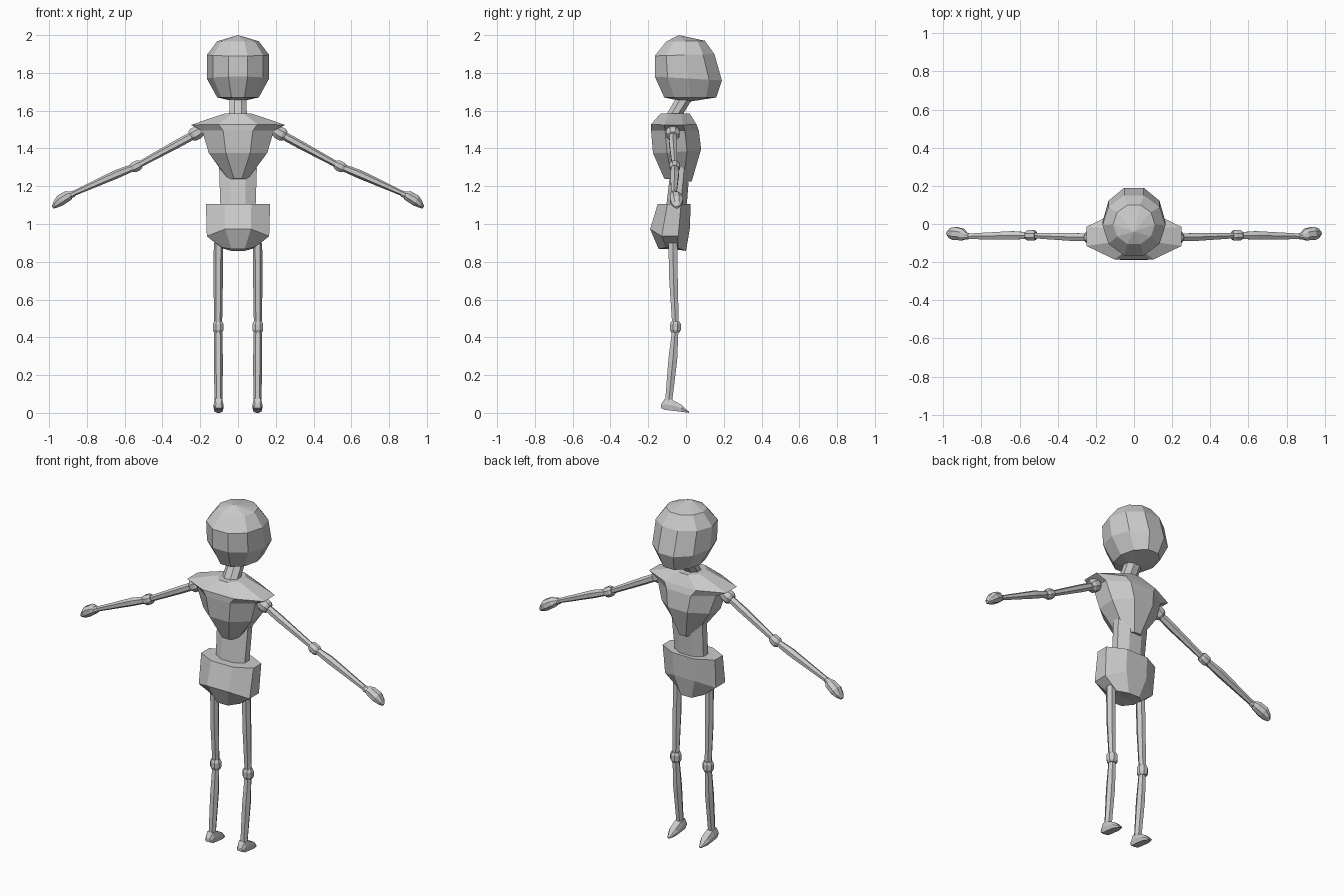
import bpy, bmesh, math
from mathutils import Vector

if "Cube" in bpy.data.objects:
    bpy.data.objects.remove(bpy.data.objects["Cube"])

grey = bpy.data.materials.new("plain_grey")
grey.diffuse_color = (0.6, 0.6, 0.6, 1)
grey.use_nodes = True
grey.node_tree.nodes["Principled BSDF"].inputs["Base Color"].default_value = grey.diffuse_color


def loft(name, rings, mirror=False):
    """Skin a list of equally sized rings and close both ends."""
    bm = bmesh.new()
    loops = [[bm.verts.new(p) for p in ring] for ring in rings]
    n = len(loops[0])
    for a, b in zip(loops, loops[1:]):
        for i in range(n):
            j = (i + 1) % n
            bm.faces.new((a[i], a[j], b[j], b[i]))
    for end in (loops[0], loops[-1]):
        centre = bm.verts.new(sum((v.co for v in end), Vector()) / n)
        for i in range(n):
            bm.faces.new((end[i], end[(i + 1) % n], centre))
    bmesh.ops.recalc_face_normals(bm, faces=bm.faces)
    me = bpy.data.meshes.new(name)
    bm.to_mesh(me)
    bm.free()
    me.materials.append(grey)
    ob = bpy.data.objects.new(name, me)
    bpy.context.collection.objects.link(ob)
    if mirror:
        ob.modifiers.new("mirror", 'MIRROR')
    return ob


def body_ring(n, z, w, front, back, side=0.0, tilt=0.0):
    """Horizontal n-gon with a flat front; its sides and back may sit at other heights."""
    pts = []
    k = 1 / math.cos(math.pi / n)
    kx = k if n % 4 == 0 else 1
    for i in range(n):
        a = 2 * math.pi * (i + 0.5) / n
        s, c = math.sin(a), -math.cos(a) * k
        y = (front + back) / 2 + c * (back - front) / 2
        pts.append(Vector((w * s * kx, y, z + side * abs(s) + tilt * (c + 1) / 2)))
    return pts


def limb(name, stations, n=6):
    """Mirrored limb: stations are (x, y, z, radius along y, radius across)."""
    pts = [Vector(s[:3]) for s in stations]
    axis = (pts[-1] - pts[0]).normalized()
    v = axis.cross(Vector((0, 1, 0))).normalized()
    u = v.cross(axis).normalized()
    rings = []
    for p, s in zip(pts, stations):
        angles = [2 * math.pi * (i + 0.5) / n for i in range(n)]
        rings.append([p + u * s[3] * math.cos(a) + v * s[4] * math.sin(a) for a in angles])
    return loft(name, rings, True)


def joint(name, a, b, r):
    """Short barrel with chamfered ends between two points."""
    a, b = Vector(a), Vector(b)
    limb(name, [(*a.lerp(b, t), r * k, r * k)
                for t, k in ((0, .75), (.25, 1), (.75, 1), (1, .75))], 8)


# Head
head = loft("head", [body_ring(10, *r) for r in (
    (1.67, .11, -.115, .16),
    (1.78, .165, -.165, .19, 0, -.02),
    (1.89, .165, -.165, .15, 0, .01),
    (1.965, .11, -.105, .10, 0, .005))])
# raise the crown and lower the underside
for v in head.data.vertices[-2:]:
    v.co.z, v.co.y = (2.0, -.04) if v.co.z > 1.8 else (1.645, 0)

# Neck
loft("neck", [body_ring(8, 1.56, .047, -.115, -.03),
              body_ring(8, 1.68, .045, -.045, .045)])

# Chest with overhanging shoulders
loft("chest", [body_ring(8, *r) for r in (
    (1.24, .05, -.115, .03, 0, -.015),
    (1.38, .155, -.175, .08, -.01, .02),
    (1.495, .19, -.185, .068),
    (1.53, .25, -.185, .055, -.006),
    (1.585, .07, -.135, .02))])

# Waist
loft("waist", [body_ring(8, 1.05, .092, -.11, 0),
               body_ring(8, 1.30, .10, -.08, .02)])

# Pelvis
loft("pelvis", [body_ring(8, *r) for r in (
    (.86, .085, -.145, 0, .02, -.01),
    (1.0, .165, -.19, .02, -.07),
    (1.105, .17, -.15, .025))])

# Legs
limb("thigh", [(.103, -.07, .90, .027, .025), (.105, -.066, .70, .026, .025),
               (.105, -.056, .47, .02, .021)])
limb("shin", [(.105, -.056, .45, .019, .021), (.104, -.07, .28, .027, .024),
              (.103, -.093, .05, .021, .021)])
joint("knee", (.105, -.056, .425), (.105, -.056, .485), .031)

# Feet: wedges running from heel to toe (y, bottom, top, half width)
loft("foot", [[(.103 + sx * w, y, z) for sx, z in
               ((-.8, lo), (.8, lo), (1, (lo + hi) / 2), (.7, hi), (-.7, hi), (-1, (lo + hi) / 2))]
              for y, lo, hi, w in ((-.132, .025, .045, .018), (-.112, .016, .075, .026),
                                   (-.075, .012, .07, .027), (-.025, .006, .044, .026),
                                   (.015, 0, .006, .008))], True)

# Arms
limb("upper_arm", [(.21, -.07, 1.485, .02, .022), (.32, -.068, 1.425, .024, .022),
                   (.54, -.06, 1.305, .016, .016)])
limb("forearm", [(.54, -.06, 1.305, .018, .018), (.64, -.06, 1.265, .026, .023),
                 (.885, -.065, 1.155, .016, .013)])
joint("shoulder", (.195, -.07, 1.495), (.25, -.07, 1.465), .038)
joint("elbow", (.515, -.06, 1.318), (.565, -.06, 1.293), .03)
joint("wrist", (.865, -.064, 1.163), (.89, -.064, 1.152), .019)

# Hands
limb("hand", [(.875, -.063, 1.163, .016, .012), (.90, -.055, 1.15, .033, .03),
              (.94, -.05, 1.125, .038, .032), (.965, -.048, 1.103, .028, .02),
              (.98, -.048, 1.088, .01, .008)], 8)
